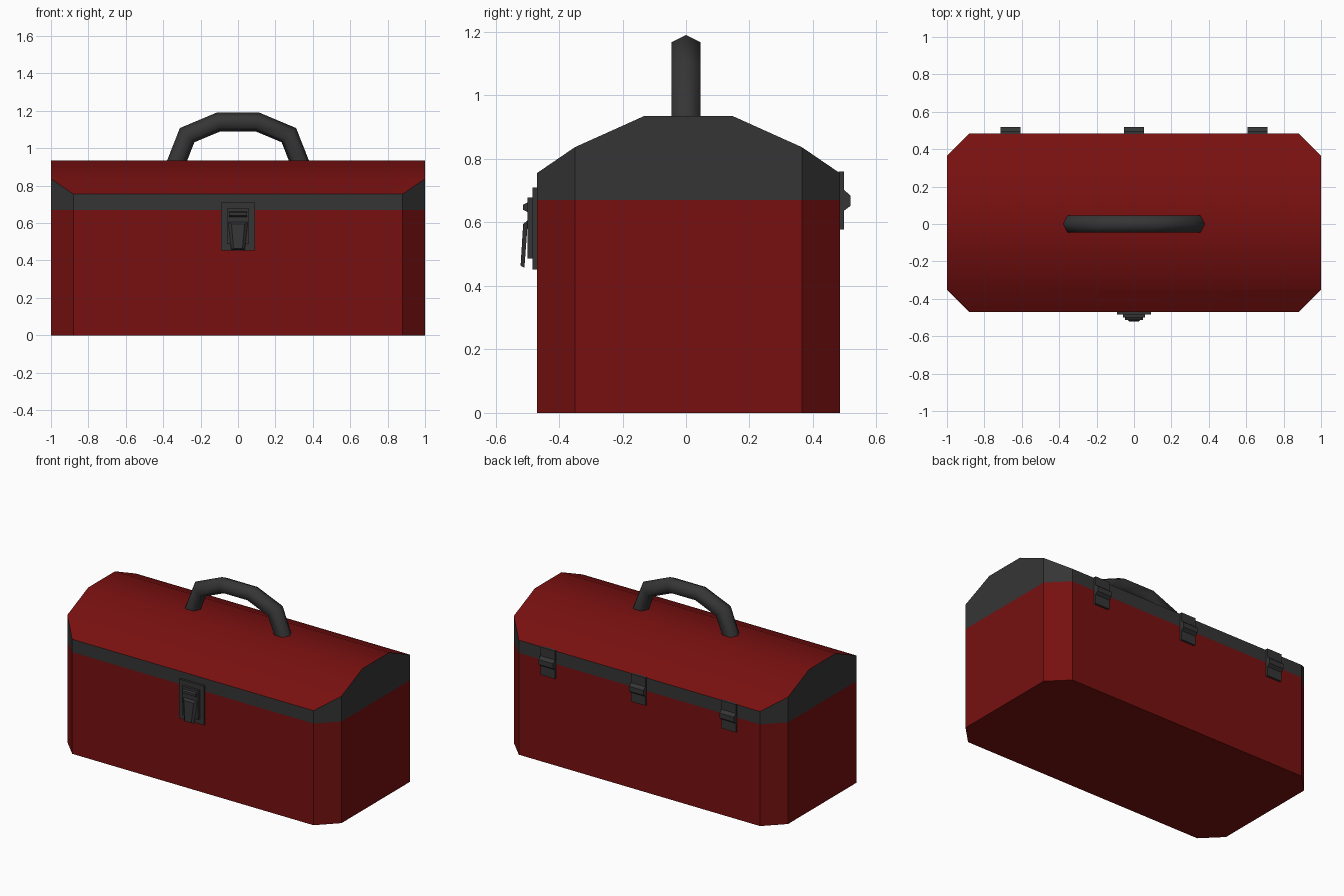
import bpy, bmesh, math
from mathutils import Vector

if "Cube" in bpy.data.objects:
    bpy.data.objects.remove(bpy.data.objects["Cube"])


def material(name, rgb):
    m = bpy.data.materials.new(name)
    m.diffuse_color = (*rgb, 1)
    m.use_nodes = True
    m.node_tree.nodes["Principled BSDF"].inputs["Base Color"].default_value = m.diffuse_color
    return m


RED = material("dark red paint", (0.185, 0.005, 0.005))
GREY = material("charcoal metal", (0.036, 0.036, 0.036))


def finish(name, bm, mats, angle=None):
    bmesh.ops.recalc_face_normals(bm, faces=bm.faces)
    me = bpy.data.meshes.new(name)
    bm.to_mesh(me)
    bm.free()
    for m in mats:
        me.materials.append(m)
    ob = bpy.data.objects.new(name, me)
    bpy.context.collection.objects.link(ob)
    if angle:
        bpy.ops.object.select_all(action='DESELECT')
        ob.select_set(True)
        bpy.context.view_layer.objects.active = ob
        bpy.ops.object.shade_smooth_by_angle(angle=math.radians(angle))
    return ob


def loft(rings):
    """Closed solid through rings of equal point count."""
    bm = bmesh.new()
    vs = [[bm.verts.new(p) for p in r] for r in rings]
    n = len(rings[0])
    for a, b in zip(vs, vs[1:]):
        for i in range(n):
            j = (i + 1) % n
            bm.faces.new((a[i], a[j], b[j], b[i]))
    bm.faces.new(vs[0])
    bm.faces.new(vs[-1])
    bmesh.ops.recalc_face_normals(bm, faces=bm.faces)
    return bm


def prism(profile, x0, x1):
    """Extrude a (y, z) profile along x."""
    return loft([[(x, y, z) for y, z in profile] for x in (x0, x1)])


def box(x0, x1, y0, y1, z0, z1):
    return prism([(y0, z0), (y1, z0), (y1, z1), (y0, z1)], x0, x1)


# Box shell with chamfered vertical corners; lower body and lid share the profile
SEAM = 0.67
lower = [(-0.47, 0), (0.485, 0), (0.485, SEAM), (-0.47, SEAM)]
upper = [(-0.47, SEAM), (0.485, SEAM), (0.485, 0.755), (0.365, 0.837),
         (0.147, 0.935), (-0.132, 0.935), (-0.35, 0.837), (-0.47, 0.755)]
for name, profile in (("box_body", lower), ("lid", upper)):
    bm = prism(profile, -1, 1)
    for sx in (-1, 1):
        for sy, y in ((-1, -0.47), (1, 0.485)):
            res = bmesh.ops.bisect_plane(
                bm, geom=bm.verts[:] + bm.edges[:] + bm.faces[:],
                plane_co=(sx * 0.88, y, 0),
                plane_no=Vector((sx, sy, 0)).normalized(), clear_outer=True)
            cut = [e for e in res["geom_cut"] if isinstance(e, bmesh.types.BMEdge)]
            bmesh.ops.holes_fill(bm, edges=cut, sides=0)
    bmesh.ops.recalc_face_normals(bm, faces=bm.faces)
    # Roof faces and the lower body are red, upright lid sides charcoal
    for f in bm.faces:
        f.material_index = 1 if name == "lid" and f.normal.z < 0.3 else 0
    finish(name, bm, [RED, GREY], 40)

# Carrying handle: hexagonal tube swept along a faceted arch
half = [(-0.335, 0.91), (-0.272, 1.07), (-0.105, 1.14)]
path = [Vector((x, 0, z)) for x, z in half]
path += [Vector((-p.x, 0, p.z)) for p in reversed(path)]
section = [(0.05, 0), (0.028, 0.045), (-0.028, 0.045),
           (-0.05, 0), (-0.028, -0.045), (0.028, -0.045)]
rings = []
for i, p in enumerate(path):
    a = (p - path[max(i - 1, 0)]).normalized()
    b = (path[min(i + 1, len(path) - 1)] - p).normalized()
    t = (a + b).normalized()
    out = Vector((-t.z, 0, t.x))
    miter = 1 / max(t.dot(b if b.length else a), 0.5)
    rings.append([p + out * u * miter + Vector((0, v, 0)) for u, v in section])
finish("handle", loft(rings), [GREY], 65)

# Front latch: two stacked plates, catch and tapered lever
finish("latch_base_plate", box(-0.09, 0.09, -0.484, -0.465, 0.452, 0.71), [GREY])
finish("latch_inner_plate", box(-0.06, 0.06, -0.50, -0.48, 0.487, 0.678), [GREY])
finish("latch_catch", prism([(-0.498, 0.663), (-0.513, 0.656), (-0.513, 0.64),
                             (-0.498, 0.632)], -0.048, 0.048), [GREY])
back = [(-0.053, -0.498, 0.607), (0.053, -0.498, 0.607),
        (0.036, -0.509, 0.457), (-0.036, -0.509, 0.457)]
front = [(-0.035, -0.513, 0.595), (0.035, -0.513, 0.595),
         (0.024, -0.521, 0.464), (-0.024, -0.521, 0.464)]
finish("latch_lever", loft([back, front]), [GREY])

# Three rear hinges, each a leaf plate with a raised knuckle
for i, x in enumerate((-0.66, 0, 0.66)):
    finish(f"hinge_{i + 1}", prism(
        [(0.48, 0.577), (0.498, 0.577), (0.498, 0.637), (0.518, 0.652),
         (0.518, 0.685), (0.498, 0.702), (0.498, 0.76), (0.48, 0.76)],
        x - 0.053, x + 0.053), [GREY])
